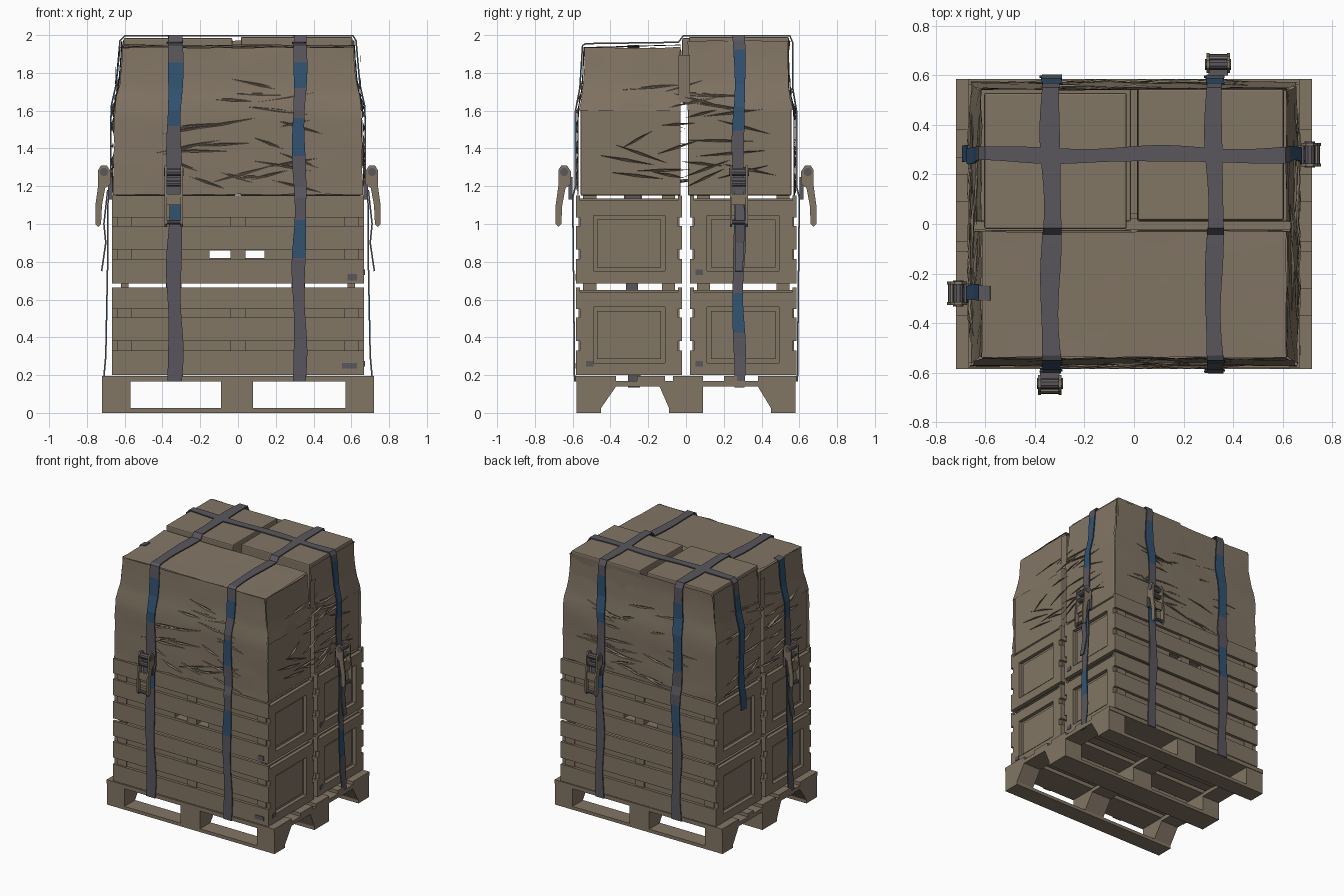
import bpy, bmesh, math, random
from mathutils import Vector, Matrix

if "Cube" in bpy.data.objects:
    bpy.data.objects.remove(bpy.data.objects["Cube"])
random.seed(4)


def mat(name, col):
    m = bpy.data.materials.new(name)
    m.diffuse_color = (*col, 1)
    m.use_nodes = True
    m.node_tree.nodes["Principled BSDF"].inputs["Base Color"].default_value = m.diffuse_color
    return m


BROWN = mat("cargo_brown", (0.225, 0.18, 0.13))
GREY = mat("strap_grey", (0.10, 0.095, 0.11))
BLUE = mat("strap_blue", (0.032, 0.085, 0.165))


def finish(name, bm, *mats, normals=True):
    if normals:
        bmesh.ops.recalc_face_normals(bm, faces=bm.faces)
    me = bpy.data.meshes.new(name)
    bm.to_mesh(me)
    bm.free()
    for m in mats:
        me.materials.append(m)
    ob = bpy.data.objects.new(name, me)
    bpy.context.collection.objects.link(ob)
    return ob


def boxes(name, items, m=BROWN, bevel=0.0):
    """One object from boxes given as x0, x1, y0, y1, z0, z1."""
    bm = bmesh.new()
    for x0, x1, y0, y1, z0, z1 in items:
        M = Matrix.Translation(((x0 + x1) / 2, (y0 + y1) / 2, (z0 + z1) / 2)) @ \
            Matrix.Diagonal((x1 - x0, y1 - y0, z1 - z0, 1))
        bmesh.ops.create_cube(bm, size=1, matrix=M)
    ob = finish(name, bm, m)
    if bevel:
        b = ob.modifiers.new("bevel", 'BEVEL')
        b.width, b.segments = bevel, 2
    return ob


def lerp(table, z):
    for (a, va), (b, vb) in zip(table, table[1:]):
        if z <= b:
            return va + (vb - va) * max(0, (z - a) / (b - a))
    return table[-1][1]


def hy(z): return lerp([(1.15, .568), (1.6, .568), (1.7, .548), (1.93, .535), (1.97, .545)], z)
def hx(z): return lerp([(1.15, .66), (1.62, .655), (1.74, .628), (1.95, .612)], z)


# pallet: runners, tapered feet, cross boards, deck boards
boxes("pallet_runners", [(-.72, .72, a, b, 0, .025) for a, b in ((-.58, -.45), (-.09, .09), (.45, .58))])
bm = bmesh.new()
for x0, x1 in ((-.72, -.57), (-.09, .08), (.57, .72)):
    for b0, b1, t0, t1 in ((-.58, -.45, -.58, -.37), (-.09, .09, -.14, .09), (.45, .58, .38, .58)):
        lo = [bm.verts.new((x, y, .025)) for x, y in ((x0, b0), (x1, b0), (x1, b1), (x0, b1))]
        hi = [bm.verts.new((x, y, .14)) for x, y in ((x0, t0), (x1, t0), (x1, t1), (x0, t1))]
        bm.faces.new(lo)
        bm.faces.new(hi)
        for i in range(4):
            bm.faces.new((lo[i], lo[i - 1], hi[i - 1], hi[i]))
finish("pallet_feet", bm, BROWN)
boxes("pallet_cross_boards", [(a, b, -.58, .58, .14, .17) for a, b in ((-.72, -.57), (-.09, .08), (.57, .72))])
boxes("pallet_deck", [(-.72, .72, a, b, .165, .195) for a, b in
                      ((-.585, -.37), (-.26, -.11), (-.07, .09), (.2, .27), (.38, .585))])

# four slatted crates with framed ends
for level, z0 in (("lower", .2), ("upper", .685)):
    for side, y0, y1 in (("front", -.582, -.02), ("back", .02, .585)):
        c0, c1 = y0 + .022, y1 - .022
        n = f"{level}_{side}_crate"
        core = [(-.64, .64, c0, c1, z0 + .01, z0 + .135), (-.64, .64, c0, c1, z0 + .175, z0 + .45)]
        spans = ((-.64, -.15), (-.04, .04), (.14, .64)) if level == "upper" else ((-.64, .64),)
        core += [(a, b, c0, c1, z0 + .135, z0 + .175) for a, b in spans]
        boxes(n + "_core", core)
        slats = []
        for a, b in ((0, .13), (.18, .305), (.35, .465)):
            for s0, s1 in ((y0, c0), (c1, y1)):
                slats.append((-.668, .668, s0, s1, z0 + a, z0 + b))
        slats += [(x - .04, x + .04, c0 - .008, c1 + .008, z0 + .01, z0 + .45) for x in (-.6, 0, .6)]
        boxes(n + "_slats", slats)
        frame = []
        for s in (-1, 1):
            xa, xb = sorted((s * .635, s * .668))
            frame += [(xa, xb, c0, c0 + .07, z0, z0 + .44), (xa, xb, c1 - .07, c1, z0, z0 + .44),
                      (xa, xb, c0 + .07, c1 - .07, z0, z0 + .065),
                      (xa, xb, c0 + .07, c1 - .07, z0 + .36, z0 + .44)]
            xa, xb = sorted((s * .635, s * .648))
            frame += [(xa, xb, c0 + .09, c1 - .09, z0 + .085, z0 + .34)]
        boxes(n + "_end_frames", frame)
        boxes(n + "_spacers", [(x - .02, x + .02, y - .035, y + .035, z0 + .44, z0 + .49 if level == "lower" else z0 + .465)
                               for x in (-.6, .6) for y in (c0 + .05, c1 - .05)])

# small grey label plates on the crates
boxes("crate_labels", [(.58, .63, -.586, -.58, .7, .735), (.55, .63, -.586, -.58, .235, .265),
                       (.664, .672, .05, .09, .73, .76), (.664, .672, -.53, -.49, .245, .275),
                       (.664, .672, .05, .09, .245, .275)], GREY)

# cardboard boxes in two tiers
boxes("lower_boxes", [(a, b, c, d, 1.15, 1.64) for a, b in ((-.652, -.012), (.012, .652))
                      for c, d in ((-.558, -.028), (.01, .558))], bevel=.008)
boxes("upper_boxes", [(-.605, -.01, -.525, -.025, 1.64, 1.925), (.01, .605, -.525, -.025, 1.64, 1.925),
                      (-.605, -.03, -.02, .53, 1.64, 1.985), (.015, .605, .015, .545, 1.64, 1.99)], bevel=.008)


# stretch film sheets with slight creases
def sheet(name, fn, nu, nv, amp=.004):
    bm = bmesh.new()
    g = []
    for j in range(nv + 1):
        g.append([bm.verts.new(Vector(fn(i / nu, j / nv)) +
                  Vector([random.uniform(-amp, amp) for _ in range(3)])) for i in range(nu + 1)])
    for j in range(nv):
        for i in range(nu):
            bm.faces.new((g[j][i], g[j][i + 1], g[j + 1][i + 1], g[j + 1][i]))
    ob = finish(name, bm, BROWN)
    for p in ob.data.polygons:
        p.use_smooth = True
    return ob


def wall(s, top):
    def f(u, v):
        z = 1.155 + (top - 1.155) * v
        return ((2 * u - 1) * hx(z), s * (hy(z) + .004), z)
    return f


sheet("film_front", wall(-1, 1.935), 14, 12)
sheet("film_back", wall(1, 1.97), 14, 12)
sheet("film_roof", lambda u, v: ((2 * u - 1) * .613, -.537 + .507 * v, 1.934 + .014 * v), 10, 5, .003)
for s, n in ((-1, "left"), (1, "right")):
    for a, b, top, h in ((-1, -.03, 1.935, "front"), (.01, 1, 1.97, "back")):
        def f(u, v):
            z = 1.6 + (top - 1.6) * v
            y0, y1 = (-hy(z), b) if a == -1 else (a, hy(z))
            return (s * (hx(z) + .003), y0 + (y1 - y0) * u, z)
        sheet(f"film_{n}_{h}", f, 7, 6)
    sheet(f"film_{n}_bridge", lambda u, v: (s * (hx(1.66) + .003), -.04 + .06 * u, 1.645 + .25 * v), 1, 3, .002)

# loose film creases: thin slivers standing off the walls
bm = bmesh.new()
for k in range(100):
    side = k % 4
    z = random.choice((random.uniform(1.17, 1.45), random.uniform(1.5, 1.75)))
    u = random.uniform(-.36, .36)
    L = random.uniform(.08, .2)
    dz = random.uniform(-.05, .05)
    pts = []
    for du, ez, off in ((-L, -dz, .002), (0, -.007, .016), (L, dz, .002), (0, .008, .008)):
        zz = z + ez
        d = (hy(zz) if side < 2 else hx(zz)) + off
        s = 1 if side % 2 else -1
        pts.append(bm.verts.new((u + du, s * d, zz) if side < 2 else (s * d, u + du, zz)))
    bm.faces.new(pts[:3])
    bm.faces.new((pts[0], pts[2], pts[3]))
finish("film_creases", bm, BROWN)


# straps: a swept band, blue where a height range says so
def strap(name, path, centre, width, axis, blues):
    pts = []
    for a, b in zip(path, path[1:]):
        n = max(1, int(math.dist(a, b) / .04))
        pts += [(a[0] + (b[0] - a[0]) * i / n, a[1] + (b[1] - a[1]) * i / n) for i in range(n)]
    pts.append(path[-1])
    bm = bmesh.new()
    rows = []
    for i, (d, z) in enumerate(pts):
        c = centre + .006 * math.sin(i * .35)
        w = width / 2 * (1 + .1 * math.sin(i * .5))
        rows.append([bm.verts.new((c + e * w, d, z) if axis == 'y' else (d, c + e * w, z)) for e in (-1, 1)])
    for i, (a, b) in enumerate(zip(rows, rows[1:])):
        f = bm.faces.new((a[0], a[1], b[1], b[0]))
        d, z = (pts[i][0] + pts[i + 1][0]) / 2, (pts[i][1] + pts[i + 1][1]) / 2
        f.material_index = int(abs(d) > .5 and any(s * d > 0 and lo < z < hi for s, lo, hi in blues))
    ob = finish(name, bm, GREY, BLUE)
    m = ob.modifiers.new("thickness", 'SOLIDIFY')
    m.thickness, m.offset = .008, 0


over = [(-.59, .165), (-.595, .7), (-.6, 1.14), (-.585, 1.2), (-.585, 1.6), (-.562, 1.72), (-.548, 1.945),
        (-.53, 1.955), (-.04, 1.962), (-.015, 1.996), (.55, 1.996), (.565, 1.96), (.565, 1.72),
        (.585, 1.6), (.585, 1.2), (.6, 1.14), (.595, .7), (.59, .165)]
strap("left_strap", over, -.335, .075, 'y', [(-1, 1.53, 1.87), (-1, 1.02, 1.12), (1, 1.3, 1.85), (1, .8, 1.05)])
strap("right_strap", over, .325, .066, 'y', [(-1, 1.74, 1.84), (-1, 1.34, 1.55), (-1, .82, 1.02),
                                             (1, 1.53, 1.87), (1, 1.02, 1.12)])
down = [(.625, 1.97), (.645, 1.74), (.672, 1.62), (.675, 1.2), (.69, 1.1), (.69, .8), (.70, .3), (.715, .135)]
across = [(-.69, 1.0)] + [(-x, z) for x, z in down[4::-1]] + [(-.6, 1.996), (.61, 1.996)] + down
strap("side_strap", across, .28, .06, 'x', [(1, 1.48, 1.92), (1, .98, 1.12), (1, .42, .64), (-1, 1.0, 1.9)])
strap("left_side_strap", [(-.58, 1.945), (-.625, 1.935)] + [(-x, z) for x, z in down[1:]], -.28, .06, 'x',
      [(-1, 1.48, 1.92), (-1, .98, 1.12), (-1, .42, .64)])


# ratchet buckles: side plates, bars and a base plate
PROF = [(0, 1.21), (0, 1.28), (.02, 1.31), (.05, 1.31), (.066, 1.285), (.066, 1.2), (.08, 1.1),
        (.08, 1.0), (.065, .985), (.05, 1.0), (.045, 1.1), (.028, 1.19)]


def ratchet(name, dist, lateral, angle):
    M = Matrix.Rotation(angle, 4, 'Z') @ Matrix.Translation((lateral, -dist, 0))

    def place(ob):
        ob.data.transform(M)
    bm = bmesh.new()
    for u in (-.048, .036):
        f = bm.faces.new([bm.verts.new((u, -d, z)) for d, z in PROF])
        r = bmesh.ops.extrude_face_region(bm, geom=[f])
        bmesh.ops.translate(bm, vec=(.012, 0, 0), verts=[v for v in r['geom'] if isinstance(v, bmesh.types.BMVert)])
    place(finish(name + "_side_plates", bm, BROWN))
    bm = bmesh.new()
    for d, z, r, w in ((.035, 1.275, .022, .105), (.04, 1.215, .018, .085), (.063, 1.01, .013, .09)):
        bmesh.ops.create_cone(bm, cap_ends=True, segments=10, radius1=r, radius2=r, depth=w,
                              matrix=Matrix.Translation((0, -d, z)) @ Matrix.Rotation(math.pi / 2, 4, 'Y'))
    place(finish(name + "_bars", bm, GREY))
    place(boxes(name + "_base", [(-.04, .04, -.012, .01, 1.13, 1.25)], GREY))
    place(boxes(name + "_grip", [(-.036, .036, -.066, -.052, 1.1, 1.16)], BROWN))


ratchet("front_ratchet", .61, -.34, 0)
ratchet("right_ratchet", .675, .28, math.pi / 2)
ratchet("back_ratchet", .61, -.34, math.pi)
ratchet("left_ratchet", .675, .28, -math.pi / 2)

# loose strap tails hanging under the side buckles
for s, n in ((1, "right"), (-1, "left")):
    strap(n + "_tail", [(s * .69, 1.18), (s * .71, 1.0), (s * .7, .9), (s * .722, .75)], s * .28, .045, 'x', [])
